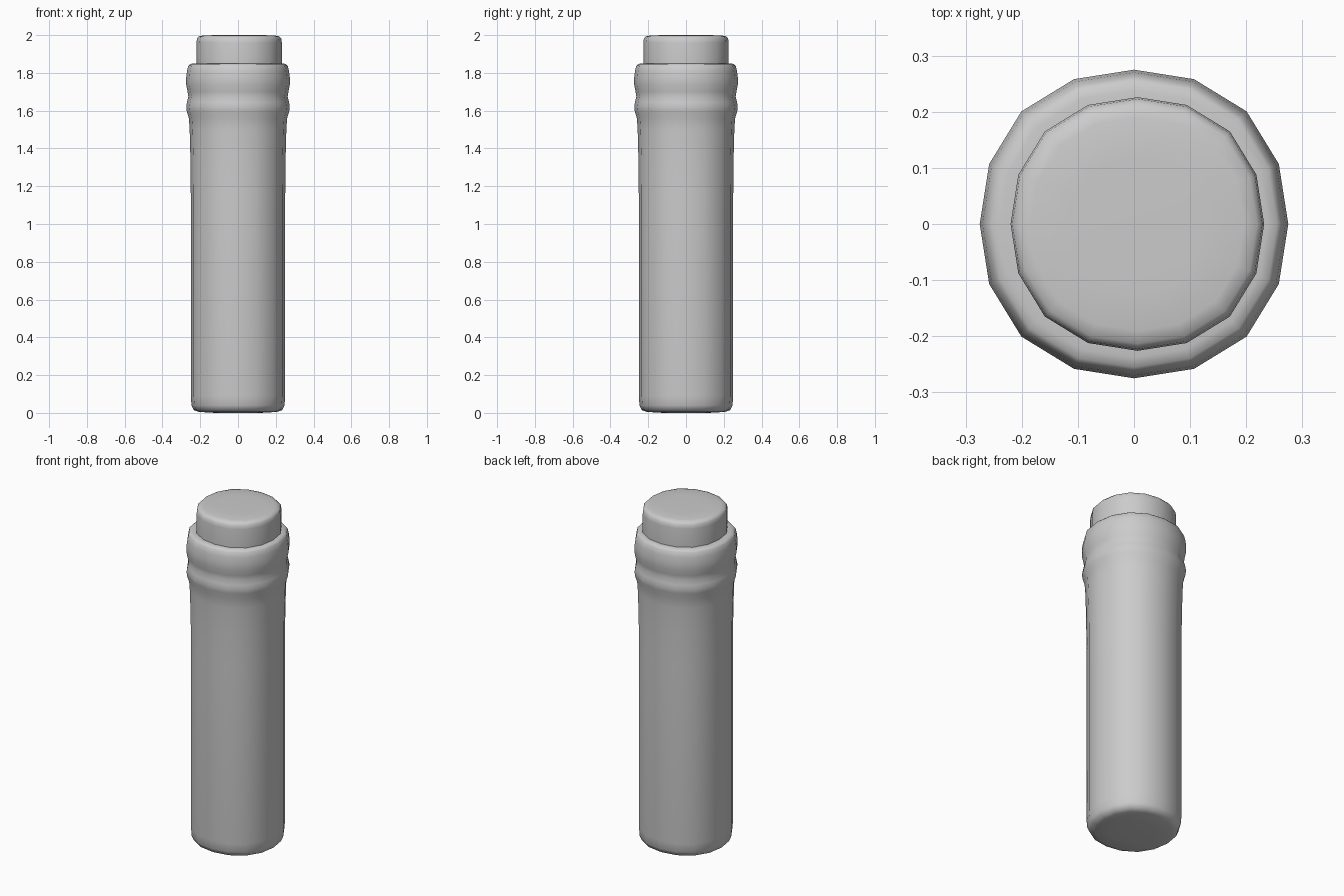
import bpy, bmesh, math

if "Cube" in bpy.data.objects:
    bpy.data.objects.remove(bpy.data.objects["Cube"])

SIDES = 16


def lathe(name, profile, cx=0.0):
    """Stack slightly squared 16-sided rings along z and cap both ends."""
    bm = bmesh.new()
    rings = []
    for r, z in profile:
        ring = []
        for i in range(SIDES):
            a = 2 * math.pi * i / SIDES
            rr = r * (1 + 0.032 * math.sin(2 * a) ** 2)
            ring.append(bm.verts.new((cx + rr * math.cos(a), rr * math.sin(a), z)))
        rings.append(ring)
    for low, high in zip(rings, rings[1:]):
        for i in range(SIDES):
            j = (i + 1) % SIDES
            bm.faces.new((low[i], low[j], high[j], high[i]))
    bm.faces.new(rings[0][::-1])
    bm.faces.new(rings[-1])
    mesh = bpy.data.meshes.new(name)
    bm.to_mesh(mesh)
    bm.free()
    obj = bpy.data.objects.new(name, mesh)
    bpy.context.collection.objects.link(obj)
    bpy.ops.object.select_all(action='DESELECT')
    obj.select_set(True)
    bpy.context.view_layer.objects.active = obj
    bpy.ops.object.shade_smooth_by_angle(angle=math.radians(60))
    return obj


# Tubular body with rounded base and two raised bands near the rim
lathe("tube_body", [
    (0.12, 0.0), (0.205, 0.005), (0.235, 0.015), (0.246, 0.04), (0.25, 0.09),
    (0.25, 1.15), (0.252, 1.35), (0.256, 1.5), (0.26, 1.56),
    (0.271, 1.595), (0.274, 1.62), (0.270, 1.645), (0.263, 1.675), (0.267, 1.70),
    (0.274, 1.735), (0.275, 1.77), (0.270, 1.81), (0.263, 1.838),
    (0.255, 1.846), (0.238, 1.85), (0.21, 1.85)])

# Plug sitting slightly off centre in the rim
lathe("plug", [
    (0.225, 1.80), (0.226, 1.85), (0.226, 1.96), (0.223, 1.982),
    (0.213, 1.993), (0.19, 1.998), (0.12, 2.0)], cx=0.006)
